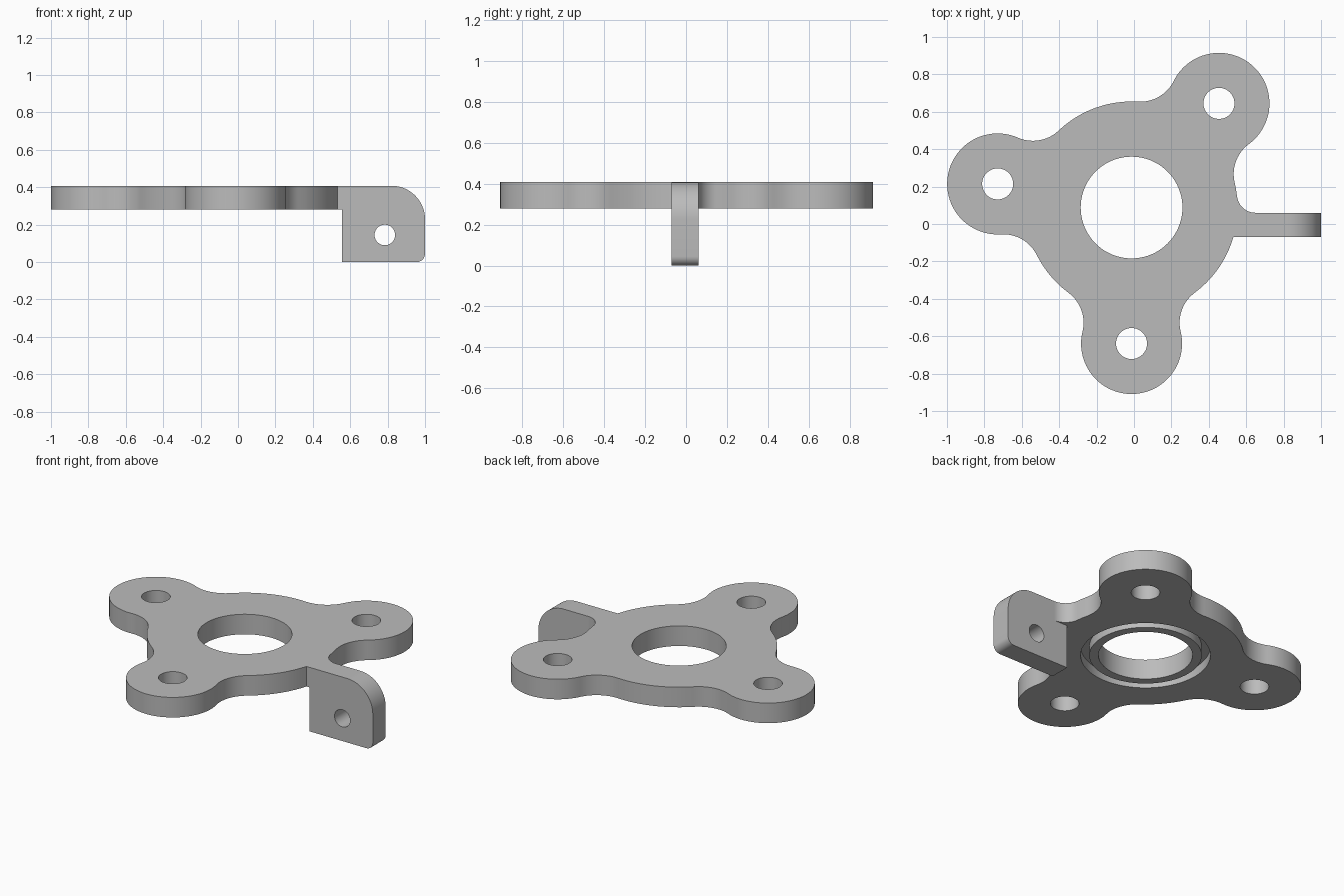
import bpy, bmesh
from math import sin, cos, asin, acos, atan2, pi, radians, hypot
from mathutils import Vector

default = bpy.data.objects.get("Cube")
if default:
    bpy.data.objects.remove(default)

grey = bpy.data.materials.new("plain grey")
grey.use_nodes = True
colour = (0.5, 0.5, 0.5, 1)
grey.diffuse_color = colour
grey.node_tree.nodes["Principled BSDF"].inputs["Base Color"].default_value = colour


def polar(c, r, a):
    return Vector((c[0] + r * cos(a), c[1] + r * sin(a)))


def arc(c, r, a0, a1, ccw=True, step=radians(4)):
    """Points along an arc, swept in the given direction."""
    sweep = (a1 - a0) % (2 * pi) if ccw else -((a0 - a1) % (2 * pi))
    n = max(2, round(abs(sweep) / step))
    return [polar(c, r, a0 + sweep * i / n) for i in range(n + 1)]


def circle(c, r, n=80):
    return [polar(c, r, 2 * pi * i / n) for i in range(n)]


def heading(a, b):
    return atan2(b[1] - a[1], b[0] - a[0])


def extrude(name, loops, thickness):
    """Solid from flat closed loops; inner loops become holes."""
    curve = bpy.data.curves.new(name, "CURVE")
    curve.dimensions = "2D"
    curve.fill_mode = "BOTH"
    curve.extrude = thickness / 2
    for loop in loops:
        pts = [p for i, p in enumerate(loop) if (p - loop[i - 1]).length > 1e-4]
        spline = curve.splines.new("POLY")
        spline.points.add(len(pts) - 1)
        for point, p in zip(spline.points, pts):
            point.co = (p[0], p[1], 0, 1)
        spline.use_cyclic_u = True
    obj = bpy.data.objects.new(name, curve)
    bpy.context.collection.objects.link(obj)
    select(obj)
    bpy.ops.object.convert(target="MESH")
    obj = bpy.context.object
    obj.name = name
    bm = bmesh.new()
    bm.from_mesh(obj.data)
    bmesh.ops.remove_doubles(bm, verts=bm.verts, dist=1e-5)
    bmesh.ops.recalc_face_normals(bm, faces=bm.faces)
    bm.to_mesh(obj.data)
    bm.free()
    obj.data.materials.clear()
    obj.data.materials.append(grey)
    return obj


def select(obj):
    bpy.ops.object.select_all(action="DESELECT")
    obj.select_set(True)
    bpy.context.view_layer.objects.active = obj


def finish(obj):
    select(obj)
    bpy.ops.object.shade_smooth_by_angle(angle=radians(30))


# Main dimensions
HUB, HUB_R, BORE_R = Vector((-0.013, 0.088)), 0.567, 0.272
LOBE_DIST, LOBE_R, BOLT_R, FILLET = 0.727, 0.27, 0.083, 0.2
BOTTOM, TOP = 0.28, 0.408
TAB_FRONT, TAB_BACK, TAB_IN, TAB_FILLET = -0.07, 0.06, 0.555, 0.1

# Plate outline: hub, three filleted lobes and the root of the tab
reach = HUB_R + FILLET
spread = acos((reach**2 + LOBE_DIST**2 - (LOBE_R + FILLET)**2) / (2 * reach * LOBE_DIST))
outline, lobes = [], []
for angle in map(radians, (50, 170, 270)):
    lobe = polar(HUB, LOBE_DIST, angle)
    lobes.append(lobe)
    before, after = (polar(HUB, reach, angle + s * spread) for s in (-1, 1))
    if outline:
        outline += arc(HUB, HUB_R, heading(HUB, outline[-1]), angle - spread)
    outline += arc(before, FILLET, heading(before, HUB), heading(before, lobe), False)
    outline += arc(lobe, LOBE_R, heading(lobe, before), heading(lobe, after))
    outline += arc(after, FILLET, heading(after, lobe), heading(after, HUB), False)

rise = TAB_BACK + TAB_FILLET - HUB[1]
tab_r = HUB_R + TAB_FILLET
corner = polar(HUB, tab_r, asin(rise / tab_r))
root = corner[0]
outline += arc(HUB, HUB_R, heading(HUB, outline[-1]), asin((TAB_FRONT - HUB[1]) / HUB_R))
outline.append(Vector((root, TAB_FRONT)))
outline += arc(corner, TAB_FILLET, -pi / 2, heading(corner, HUB), False)
outline += arc(HUB, HUB_R, heading(HUB, corner), heading(HUB, outline[0]))

# Plate with bore and bolt holes
holes = [circle(HUB, BORE_R)] + [circle(c, BOLT_R, 48) for c in lobes]
plate = extrude("mounting_plate", [outline] + holes, TOP - BOTTOM)
plate.location.z = (TOP + BOTTOM) / 2

# Ring groove in the underside
groove = extrude("groove_cutter", [circle(HUB, 0.375), circle(HUB, 0.325)], 0.12)
groove.location.z = BOTTOM
groove.hide_render = True
cut = plate.modifiers.new("ring_groove", "BOOLEAN")
cut.operation, cut.solver, cut.object = "DIFFERENCE", "EXACT", groove
select(plate)
bpy.ops.object.modifier_apply(modifier=cut.name)
bpy.data.objects.remove(groove)
finish(plate)

# Hanging side tab with rounded outer corners and a pin hole
BIG, SMALL = 0.18, 0.045
profile = [Vector((TAB_IN, 0))]
profile += arc((1 - SMALL, SMALL), SMALL, -pi / 2, 0, step=radians(10))
profile += arc((1 - BIG, TOP - BIG), BIG, 0, pi / 2)
profile += [Vector(p) for p in ((root, TOP), (root, BOTTOM), (TAB_IN, BOTTOM))]
tab = extrude("side_tab", [profile, circle((0.785, 0.145), 0.055, 40)], TAB_BACK - TAB_FRONT)
tab.rotation_euler.x = pi / 2
tab.location.y = (TAB_FRONT + TAB_BACK) / 2
finish(tab)
